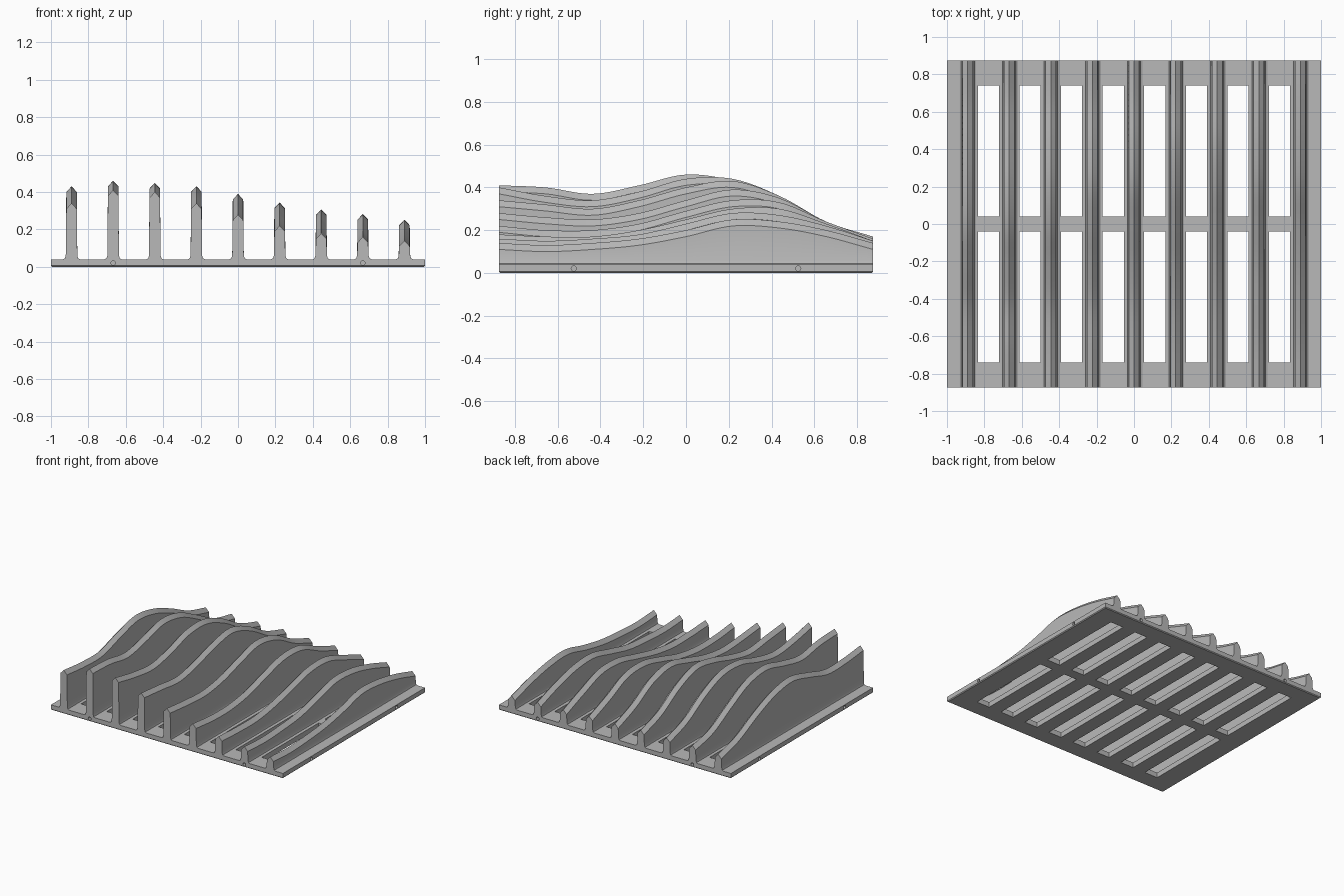
import bpy, bmesh, math
from mathutils import Matrix, Vector

default = bpy.data.objects.get("Cube")
if default:
    bpy.data.objects.remove(default, do_unlink=True)

HALF_X, HALF_Y, THICK = 1.0, 0.875, 0.04
FIN_STEP = 0.2225

grey = bpy.data.materials.new("plain_grey")
grey.use_nodes = True
colour = (0.48, 0.48, 0.48, 1)
grey.diffuse_color = colour
grey.node_tree.nodes["Principled BSDF"].inputs["Base Color"].default_value = colour


def make_object(name, bm):
    bmesh.ops.recalc_face_normals(bm, faces=bm.faces)
    mesh = bpy.data.meshes.new(name)
    bm.to_mesh(mesh)
    bm.free()
    mesh.materials.append(grey)
    obj = bpy.data.objects.new(name, mesh)
    bpy.context.collection.objects.link(obj)
    return obj


def add_box(bm, centre, size):
    matrix = Matrix.Translation(centre) @ Matrix.Diagonal((*size, 1))
    return bmesh.ops.create_cube(bm, size=1, matrix=matrix)["verts"]


def add_pin_hole(bm, centre, axis):
    turn = Vector((0, 0, 1)).rotation_difference(Vector(axis)).to_matrix().to_4x4()
    bmesh.ops.create_cone(bm, cap_ends=True, segments=20, radius1=0.012, radius2=0.012,
                          depth=0.1, matrix=Matrix.Translation(centre) @ turn)


# Base plate with a slightly bevelled underside
bm = bmesh.new()
add_box(bm, (0, 0, THICK / 2), (2 * HALF_X, 2 * HALF_Y, THICK))
rim = [e for e in bm.edges if all(v.co.z < 0.01 for v in e.verts)]
bmesh.ops.bevel(bm, geom=rim, offset=0.006, segments=1, affect="EDGES")
base = make_object("base_plate", bm)

# Cutter for the slots between fins and the pin holes in the rim
bm = bmesh.new()
for column in range(8):
    x = (column - 3.5) * FIN_STEP
    for side in (-1, 1):
        add_box(bm, (x, side * 0.39, THICK / 2), (0.113, 0.70, 0.2))
for side in (-1, 1):
    for along in (-1, 1):
        add_pin_hole(bm, (along * 0.667, side * HALF_Y, 0.021), (0, 1, 0))
        add_pin_hole(bm, (side * HALF_X, along * 0.525, 0.021), (1, 0, 0))
cutter = make_object("slot_cutter", bm)
cutter.hide_render = True
cutter.hide_set(True)
cutter.display_type = "WIRE"

cut = base.modifiers.new("slots", "BOOLEAN")
cut.object = cutter
cut.operation = "DIFFERENCE"
cut.solver = "EXACT"
bpy.context.view_layer.objects.active = base
base.select_set(True)
bpy.ops.object.modifier_apply(modifier=cut.name)
base.select_set(False)
bpy.data.objects.remove(cutter, do_unlink=True)

# Ridge heights in hundredths, from front to back, one row per fin
ridges = (
    (34, 32, 32, 38, 43, 40, 32, 22, 16),
    (41, 40, 37, 41, 46, 43, 33, 22, 17),
    (40, 36, 34, 38, 44, 44, 36, 24, 17),
    (34, 32, 30, 34, 40, 43, 36, 24, 17),
    (28, 26, 25, 28, 34, 39, 35, 24, 16),
    (22, 20, 20, 23, 29, 34, 33, 24, 16),
    (18, 17, 17, 20, 25, 30, 30, 23, 15),
    (16, 15, 16, 18, 23, 28, 27, 22, 15),
    (14, 13, 14, 16, 20, 25, 24, 20, 14),
)


def smooth_height(row, t):
    """Catmull-Rom value at t in spans along the row."""
    i = min(int(t), len(row) - 2)
    f = t - i
    b, c = row[i], row[i + 1]
    a = row[i - 1] if i > 0 else 2 * b - c
    d = row[i + 2] if i + 2 < len(row) else 2 * c - b
    value = b + f / 2 * (c - a + f * (2 * a - 5 * b + 4 * c - d + f * (3 * (b - c) + d - a)))
    return value / 100


def fin_section(height):
    """Flared foot, upright sides and a peaked top."""
    half = [(0.046, THICK - 0.004), (0.046, THICK), (0.036, 0.045), (0.031, 0.06),
            (0.028, height - 0.03)]
    return half + [(0, height)] + [(-x, z) for x, z in reversed(half)]


# Wavy fins
SAMPLES = 56
fins = []
for number, row in enumerate(ridges):
    bm = bmesh.new()
    rings = []
    for s in range(SAMPLES + 1):
        f = s / SAMPLES
        y = (2 * f - 1) * HALF_Y
        section = fin_section(smooth_height(row, f * (len(row) - 1)))
        rings.append([bm.verts.new((x, y, z)) for x, z in section])
    count = len(rings[0])
    for near, far in zip(rings, rings[1:]):
        for k in range(count):
            n = (k + 1) % count
            bm.faces.new((near[k], near[n], far[n], far[k]))
    bm.faces.new(rings[0])
    bm.faces.new(rings[-1])
    fin = make_object(f"wavy_fin_{number + 1}", bm)
    fin.location.x = (number - 4) * FIN_STEP
    fins.append(fin)

# Smooth the waves while keeping the ridges crisp
bpy.ops.object.select_all(action="DESELECT")
for fin in fins:
    fin.select_set(True)
bpy.context.view_layer.objects.active = fins[0]
bpy.ops.object.shade_smooth_by_angle(angle=math.radians(28))
